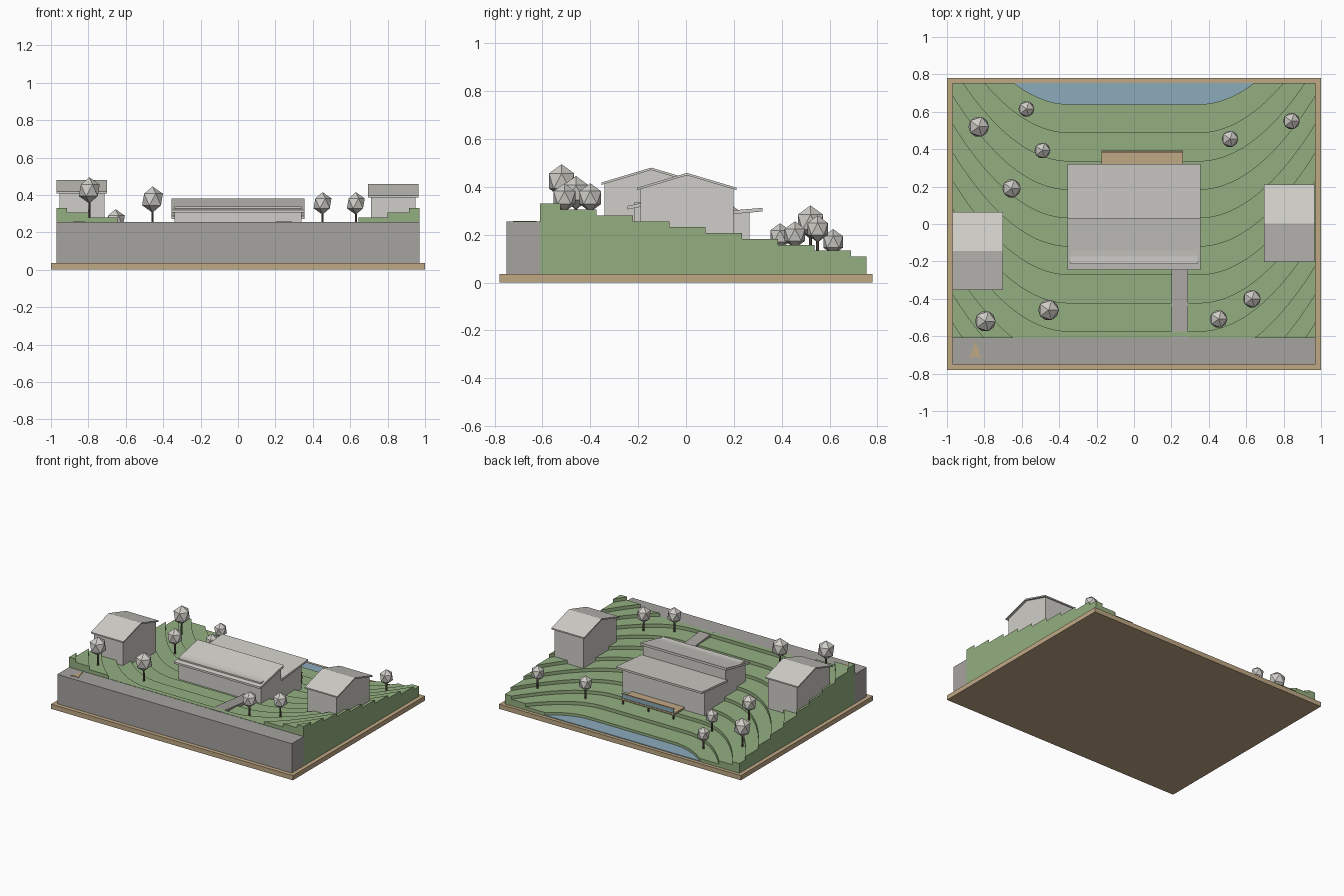
import bpy, bmesh, math
from mathutils import Vector

if "Cube" in bpy.data.objects:
    bpy.data.objects.remove(bpy.data.objects["Cube"])


def material(name, r, g, b):
    m = bpy.data.materials.new(name)
    lin = [((v / 255 + 0.055) / 1.055) ** 2.4 for v in (r, g, b)]
    m.diffuse_color = (*lin, 1)
    m.use_nodes = True
    m.node_tree.nodes["Principled BSDF"].inputs["Base Color"].default_value = m.diffuse_color
    return m


WOOD = material("tan wood", 192, 168, 133)
GRASS = material("grass green", 148, 175, 128)
ROAD = material("road grey", 166, 163, 159)
CARD = material("pale grey card", 208, 206, 200)
WATER = material("water blue", 140, 171, 188)
TRUNK = material("trunk brown", 100, 88, 76)


def finish(name, bm, mat):
    bmesh.ops.recalc_face_normals(bm, faces=bm.faces)
    me = bpy.data.meshes.new(name)
    bm.to_mesh(me)
    bm.free()
    me.materials.append(mat)
    ob = bpy.data.objects.new(name, me)
    bpy.context.collection.objects.link(ob)
    return ob


def extrude(name, points, vec, mat):
    """Flat polygon swept along a vector."""
    bm = bmesh.new()
    face = bm.faces.new([bm.verts.new(p) for p in points])
    geo = bmesh.ops.extrude_face_region(bm, geom=[face])["geom"]
    bmesh.ops.translate(bm, vec=vec, verts=[v for v in geo if isinstance(v, bmesh.types.BMVert)])
    return finish(name, bm, mat)


def box(name, x, y, z, mat):
    pts = [(x[0], y[0], z[0]), (x[1], y[0], z[0]), (x[1], y[1], z[0]), (x[0], y[1], z[0])]
    return extrude(name, pts, (0, 0, z[1] - z[0]), mat)


def profile_x(name, yz, x0, x1, mat):
    """Side profile in y and z, swept from x0 to x1."""
    return extrude(name, [(x0, y, z) for y, z in yz], (x1 - x0, 0, 0), mat)


# Terrain: contour k lies at y = contour(k) + bend(x)
STEP, Z0 = 0.0246, 0.0345
FRONT, BACK, SIDE = -0.61, 0.755, 0.97
FLAT, CURVE = 0.345, 1.29


def contour(k):
    return 0.64 - 0.1517 * (k - 1)


def bend(x):
    return CURVE * max(0, abs(x) - FLAT) ** 2


def reach(y, k):
    """|x| at which contour k gets to y."""
    return FLAT + math.sqrt(max(0, y - contour(k)) / CURVE)


def ground(x, y):
    k = sum(1 for i in range(1, 13) if y <= contour(i) + bend(x))
    return Z0 + STEP * k


def layer(name, k, x0, x1):
    xs = {x0 + (x1 - x0) * i / 60 for i in range(61)}
    xs |= {s * reach(BACK, k) for s in (-1, 1) if x0 < s * reach(BACK, k) < x1}
    edge = [(x, min(BACK, contour(k) + bend(x))) for x in sorted(xs)]
    edge = [(x, y) for x, y in edge if y > FRONT + 1e-5]
    start, end = (x0, FRONT), (x1, FRONT)
    z = Z0 + STEP * (k - 1)
    extrude(name, [(x, y, z) for x, y in [start] + edge + [end]], (0, 0, STEP), GRASS)


for k in range(1, 13):
    if contour(k) > FRONT:
        layer(f"terrace_{k}", k, -SIDE, SIDE)
    else:
        inner = reach(FRONT, k)
        layer(f"terrace_{k}_left", k, -SIDE, -inner)
        layer(f"terrace_{k}_right", k, inner, SIDE)

# Base board, pond, road, direction arrow
box("base_board", (-1, 1), (-0.78, 0.78), (0, 0.035), WOOD)
box("pond", (-0.67, 0.67), (0.62, BACK), (0.03, 0.04), WATER)
box("road", (-SIDE, SIDE), (-0.75, FRONT), (0.03, 0.254), ROAD)
extrude("direction_arrow", [(-0.848, -0.625, 0.254), (-0.88, -0.722, 0.254),
                            (-0.848, -0.705, 0.254), (-0.817, -0.722, 0.254)], (0, 0, 0.004), WOOD)

# Sloping entrance path
profile_x("entrance_path", [(-0.612, 0.236), (-0.612, 0.257), (-0.21, 0.216), (-0.21, 0.195)],
          0.2, 0.29, ROAD)

# Main building: two stepped single-pitch roofs over one wall block
profile_x("main_walls", [(-0.215, 0.06), (-0.215, 0.337), (-0.175, 0.337), (0.02, 0.368),
                         (0.02, 0.275), (0.265, 0.295), (0.265, 0.06)], -0.34, 0.34, CARD)
profile_x("main_roof_front", [(-0.245, 0.305), (-0.245, 0.32), (0.032, 0.38), (0.032, 0.362)],
          -0.356, 0.356, CARD)
profile_x("main_roof_back", [(0.015, 0.27), (0.015, 0.286), (0.32, 0.312), (0.32, 0.297)],
          -0.356, 0.356, CARD)

# Rear deck with glass railing and posts
box("deck", (-0.175, 0.262), (0.26, 0.392), (0.117, 0.13), WOOD)
box("railing_glass", (-0.17, 0.257), (0.383, 0.388), (0.13, 0.16), WATER)
box("railing_cap", (-0.175, 0.262), (0.381, 0.391), (0.16, 0.164), WOOD)
for i, x in enumerate((-0.165, 0.043, 0.252)):
    box(f"deck_post_{i}", (x - 0.005, x + 0.005), (0.378, 0.388), (0.06, 0.118), TRUNK)


def house(name, x0, x1, ridge_y, eave, ridge):
    """Gabled house with a thin roof."""
    w, t = 0.208, 0.01
    slope = (ridge - eave) / w
    a = w - 0.013
    zw = ridge - t - slope * a + 0.002
    profile_x(name + "_walls", [(ridge_y - a, 0.06), (ridge_y - a, zw), (ridge_y, ridge - t + 0.002),
                                (ridge_y + a, zw), (ridge_y + a, 0.06)], x0 + 0.015, x1 - 0.015, CARD)
    profile_x(name + "_roof", [(ridge_y - w, eave - t), (ridge_y - w, eave), (ridge_y, ridge),
                               (ridge_y + w, eave), (ridge_y + w, eave - t), (ridge_y, ridge - t)],
              x0, x1, CARD)


house("left_house", -0.97, -0.7, -0.145, 0.418, 0.48)
house("right_house", 0.695, 0.965, 0.004, 0.396, 0.458)


def tree(i, x, y, r):
    """Faceted crown on a thin trunk, standing on its terrace."""
    z = ground(x, y)
    bm = bmesh.new()
    bmesh.ops.create_icosphere(bm, subdivisions=1, radius=1)
    bmesh.ops.scale(bm, vec=(r / 0.9, r / 0.9, r * 1.25), verts=bm.verts)
    bmesh.ops.translate(bm, vec=(x, y, z + 2.57 * r), verts=bm.verts)
    finish(f"tree_crown_{i}", bm, CARD)
    bm = bmesh.new()
    bmesh.ops.create_cone(bm, cap_ends=True, segments=6, radius1=0.007, radius2=0.006, depth=1.7 * r)
    bmesh.ops.translate(bm, vec=(x, y, z + 0.8 * r), verts=bm.verts)
    finish(f"tree_trunk_{i}", bm, TRUNK)


for i, (x, y, r) in enumerate([
        (-0.83, 0.52, 0.056), (-0.575, 0.615, 0.043), (-0.49, 0.393, 0.043), (-0.655, 0.19, 0.05),
        (-0.795, -0.52, 0.056), (-0.457, -0.46, 0.056), (0.452, -0.508, 0.048), (0.63, -0.4, 0.048),
        (0.513, 0.455, 0.045), (0.842, 0.55, 0.045)]):
    tree(i, x, y, r)
